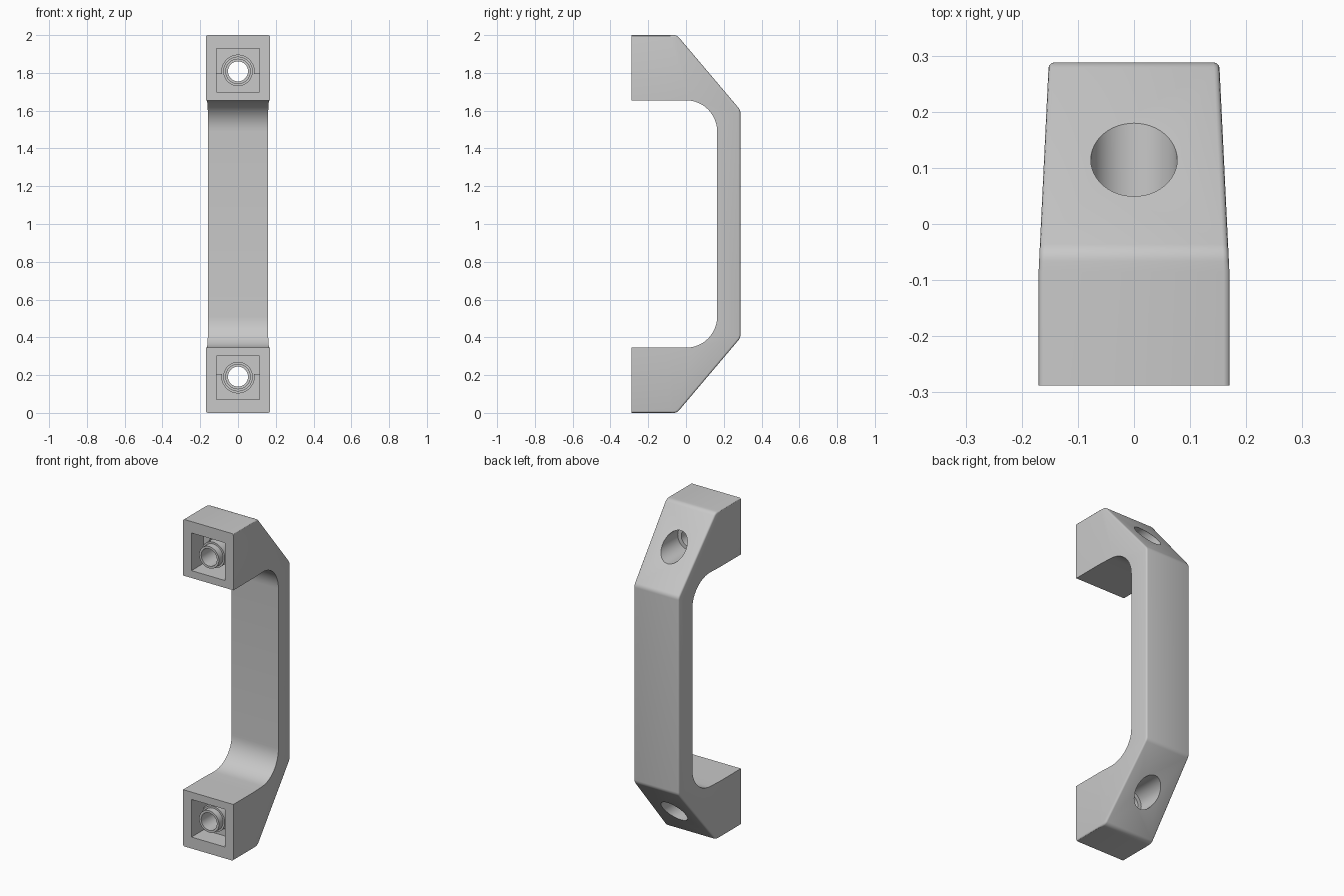
import bpy
import bmesh
from math import pi, tan
from mathutils import Vector, Matrix

cube = bpy.data.objects.get("Cube")
if cube:
    bpy.data.objects.remove(cube)

grey = bpy.data.materials.new("plain grey")
grey.use_nodes = True
colour = (0.58, 0.58, 0.58, 1)
grey.diffuse_color = colour
grey.node_tree.nodes["Principled BSDF"].inputs["Base Color"].default_value = colour

FRONT, BACK, BEND = -0.288, 0.288, -0.085


def make_object(name, bm):
    mesh = bpy.data.meshes.new(name)
    bm.to_mesh(mesh)
    bm.free()
    mesh.materials.append(grey)
    obj = bpy.data.objects.new(name, mesh)
    bpy.context.collection.objects.link(obj)
    return obj


def fillet(before, corner, after, radius, steps):
    """Points of an arc that rounds one corner of a profile."""
    a, b = (before - corner).normalized(), (after - corner).normalized()
    half = a.angle(b) / 2
    reach = radius / tan(half)
    centre = corner + (a + b).normalized() * (reach**2 + radius**2) ** 0.5
    start = (corner + a * reach - centre).normalized()
    end = (corner + b * reach - centre).normalized()
    return [centre + start.slerp(end, i / steps).normalized() * radius
            for i in range(steps + 1)]


def box(name, x, y, z):
    bm = bmesh.new()
    bmesh.ops.create_cube(bm, size=1)
    for v in bm.verts:
        v.co = [lo + (c + 0.5) * (hi - lo) for c, (lo, hi) in zip(v.co, (x, y, z))]
    return make_object(name, bm)


def rod(name, radius, y0, y1, z):
    bm = bmesh.new()
    turn = Matrix.Translation((0, (y0 + y1) / 2, z)) @ Matrix.Rotation(pi / 2, 4, "X")
    bmesh.ops.create_cone(bm, cap_ends=True, segments=48, radius1=radius,
                          radius2=radius, depth=y1 - y0, matrix=turn)
    return make_object(name, bm)


def combine(target, tool, operation):
    mod = target.modifiers.new(tool.name, "BOOLEAN")
    mod.operation, mod.solver, mod.object = operation, "EXACT", tool
    bpy.context.view_layer.objects.active = target
    bpy.ops.object.modifier_apply(modifier=mod.name)
    bpy.data.objects.remove(tool)


# Side profile: (y, z, corner radius) for the top half, mirrored for the lower half
top = [(FRONT, 1.655, 0), (FRONT, 2, 0), (-0.048, 2, 0.04), (BACK, 1.603, 0.04)]
inner = (0.165, 1.655, 0.165)


def flip(p):
    return (p[0], 2 - p[1], p[2])


corners = top + [flip(p) for p in reversed(top)] + [flip(inner), inner]
outline = []
for i, (y, z, r) in enumerate(corners):
    here = Vector((0, y, z))
    if not r:
        outline.append(here)
        continue
    before = Vector((0, *corners[i - 1][:2]))
    after = Vector((0, *corners[(i + 1) % len(corners)][:2]))
    outline += fillet(before, here, after, r, 12 if r > 0.1 else 5)

# Handle body: extruded profile, narrowing towards the grip
bm = bmesh.new()
face = bm.faces.new([bm.verts.new(p - Vector((0.17, 0, 0))) for p in outline])
sweep = bmesh.ops.extrude_face_region(bm, geom=[face])
for v in sweep["geom"]:
    if isinstance(v, bmesh.types.BMVert):
        v.co.x = 0.17
bmesh.ops.bisect_plane(bm, geom=bm.verts[:] + bm.edges[:] + bm.faces[:],
                       plane_co=(0, BEND, 0), plane_no=(0, 1, 0))
bmesh.ops.recalc_face_normals(bm, faces=bm.faces[:])
for v in bm.verts:
    if v.co.y > BEND:
        v.co.x *= 1 - (v.co.y - BEND) * 0.285


def is_outer(edge):
    """Outside edges of the two flanks, leaving the inner curve sharp."""
    a, b = (v.co for v in edge.verts)
    mid = (a + b) / 2
    if a.x * b.x < 0 or len(edge.link_faces) != 2:
        return False
    if all(abs(f.normal.x) > 0.9 for f in edge.link_faces):
        return False
    return mid.y > FRONT + 0.01 and (mid.y > 0.2 or abs(mid.z - 1) > 0.7)


bm.normal_update()
bmesh.ops.bevel(bm, geom=[e for e in bm.edges if is_outer(e)], offset=0.01,
                segments=3, profile=0.5, affect="EDGES", clamp_overlap=False)
handle = make_object("handle_body", bm)

# Mounting feet: stepped pocket, screw boss and counterbored hole at each end
for end in (1, -1):
    def height(offset):
        return 1 + end * offset

    def span(a, b):
        return sorted((height(a), height(b)))

    centre = height(0.808)
    width = (-0.113, 0.113)
    combine(handle, box("pocket", width, (-0.4, -0.17), span(0.7, 0.93)), "DIFFERENCE")
    combine(handle, box("deep_pocket", width, (-0.4, -0.11), span(0.7, 0.793)), "DIFFERENCE")
    combine(handle, rod("boss_groove", 0.086, -0.4, -0.11, centre), "DIFFERENCE")
    combine(handle, rod("boss_collar", 0.078, -0.24, -0.09, centre), "UNION")
    combine(handle, rod("boss_tip", 0.067, -0.28, -0.09, centre), "UNION")
    combine(handle, rod("screw_hole", 0.053, -0.4, 0.4, centre), "DIFFERENCE")
    combine(handle, rod("counterbore", 0.077, -0.03, 0.4, centre), "DIFFERENCE")

bpy.ops.object.select_all(action="DESELECT")
handle.select_set(True)
bpy.context.view_layer.objects.active = handle
bpy.ops.object.shade_smooth_by_angle(angle=pi / 6)
